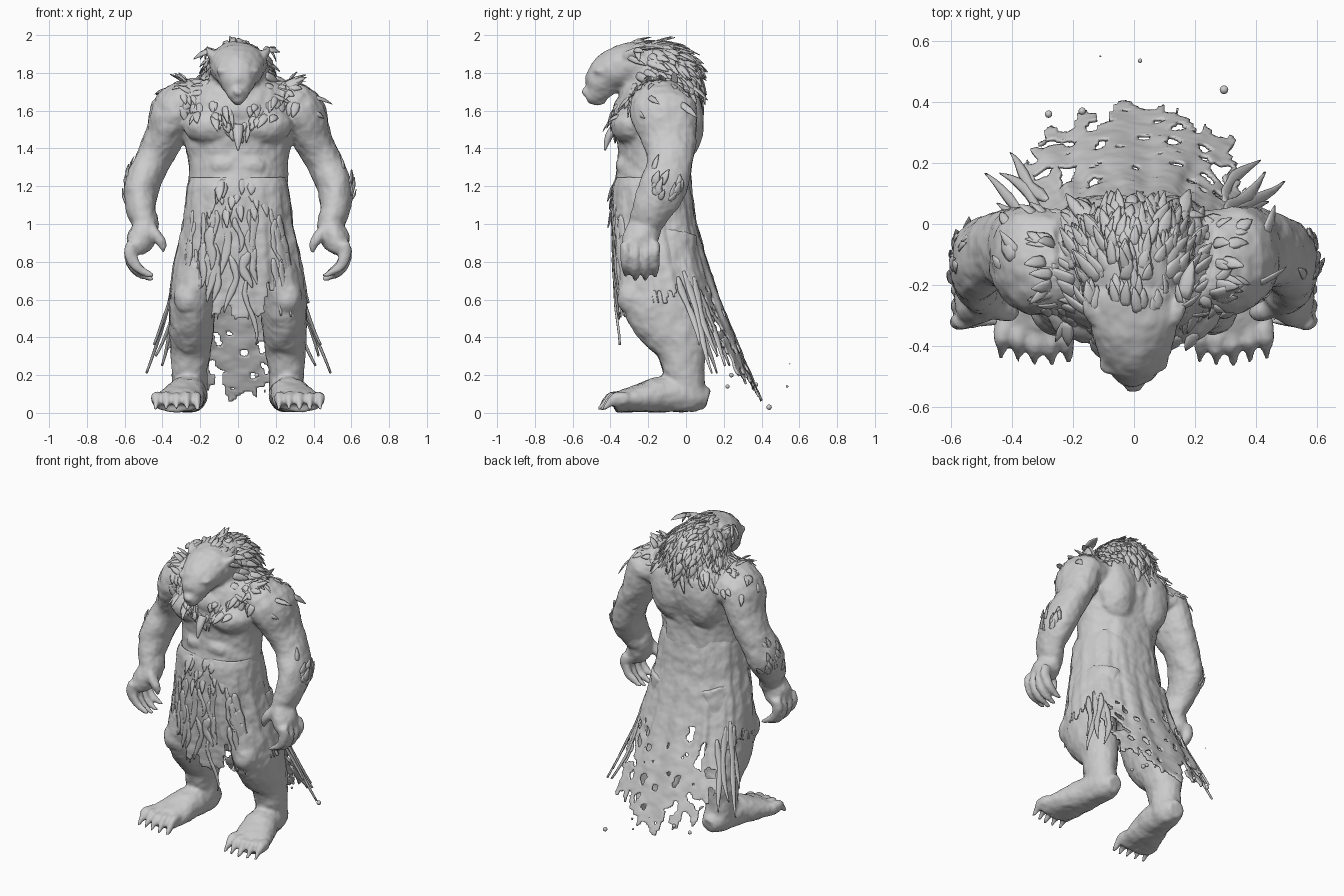
import bpy, bmesh, math, random
from mathutils import Vector, Matrix, noise
from mathutils.bvhtree import BVHTree

if "Cube" in bpy.data.objects:
    bpy.data.objects.remove(bpy.data.objects["Cube"])

random.seed(4)
X = Vector((1, 0, 0))
uni = random.uniform


def smooth(pts, k):
    """Catmull-Rom interpolation of (x, y, z, ra, rb) rows."""
    out = []
    for i in range(len(pts) - 1):
        a, b, c, d = pts[max(i - 1, 0)], pts[i], pts[i + 1], pts[min(i + 2, len(pts) - 1)]
        for j in range(k):
            t = j / k
            out.append([0.5 * (2*q + (r - p)*t + (2*p - 5*q + 4*r - s)*t*t + (3*q - p - 3*r + s)*t**3)
                        for p, q, r, s in zip(a, b, c, d)])
    return out + [list(pts[-1])]


def tube(bm, pts, side=X, n=18, k=4):
    """Closed tube with elliptical rings; ra lies along side, rb across it."""
    pts = smooth(pts, k) if k > 1 else pts
    pos = [Vector(p[:3]) for p in pts]
    rings = []
    for i, p in enumerate(pts):
        t = (pos[min(i + 1, len(pos) - 1)] - pos[max(i - 1, 0)]).normalized()
        v = t.cross(side).normalized()
        u = v.cross(t)
        rings.append([bm.verts.new(pos[i] + u * p[3] * math.cos(a) + v * p[4] * math.sin(a))
                      for a in (2 * math.pi * j / n for j in range(n))])
    for r0, r1 in zip(rings, rings[1:]):
        for j in range(n):
            bm.faces.new((r0[j], r0[(j + 1) % n], r1[(j + 1) % n], r1[j]))
    bm.faces.new(rings[0])
    bm.faces.new(rings[-1])


def blob(bm, c, r):
    bmesh.ops.create_uvsphere(bm, u_segments=20, v_segments=12, radius=1,
                              matrix=Matrix.Translation(c) @ Matrix.Diagonal((*r, 1)))


def flip(pts, s):
    return [(s * p[0], *p[1:]) for p in pts]


def finish(bm, name):
    bmesh.ops.recalc_face_normals(bm, faces=bm.faces)
    me = bpy.data.meshes.new(name)
    bm.to_mesh(me)
    bm.free()
    me.shade_smooth()
    ob = bpy.data.objects.new(name, me)
    bpy.context.collection.objects.link(ob)
    return ob


# Body: overlapping muscles fused by a voxel remesh
bm = bmesh.new()
tube(bm, [(0, -.13, .80, .25, .19), (0, -.165, 1.0, .275, .215), (0, -.175, 1.2, .265, .205),
          (0, -.165, 1.35, .268, .195), (0, -.155, 1.5, .30, .225), (0, -.14, 1.62, .32, .225),
          (0, -.11, 1.72, .26, .19), (0, -.10, 1.8, .18, .15)], n=32)
blob(bm, (0, -.14, 1.765), (.185, .225, .20))            # neck hump
blob(bm, (0, -.29, 1.60), (.17, .10, .10))               # throat
tube(bm, [(0, -.22, 1.84, .16, .13), (0, -.34, 1.83, .146, .12), (0, -.425, 1.775, .112, .105),
          (0, -.485, 1.70, .064, .07), (0, -.53, 1.68, .036, .042)])   # head and muzzle
blob(bm, (0, -.53, 1.70), (.028, .026, .024))            # nose
blob(bm, (0, -.465, 1.65), (.028, .045, .025))           # jaw
for z in (1.13, 1.22, 1.31):                             # belly muscles
    for s in (1, -1):
        blob(bm, (s * .07, -.315, z), (.085, .06, .055))
for s in (1, -1):
    blob(bm, (s * .13, -.285, 1.52), (.16, .11, .10))    # chest
    blob(bm, (s * .12, -.02, 1.55), (.14, .115, .22))    # back
    blob(bm, (s * .07, -.02, 1.25), (.09, .045, .22))    # lower back
    blob(bm, (s * .07, -.45, 1.81), (.045, .045, .022))  # brow
    tube(bm, flip([(.12, -.30, 1.88, .04, .03), (.15, -.27, 1.91, .03, .02),
                   (.165, -.24, 1.935, .01, .01)], s), side=Vector((0, 1, 0)))   # ear
    tube(bm, flip([(.22, -.11, 1.65, .12, .16), (.33, -.12, 1.6, .13, .18), (.39, -.09, 1.46, .105, .15),
                   (.455, -.085, 1.33, .096, .12), (.51, -.12, 1.2, .094, .13), (.515, -.18, 1.08, .08, .105),
                   (.49, -.215, .99, .07, .09), (.52, -.24, .91, .075, .097),
                   (.55, -.24, .86, .045, .09)], s))     # arm and palm
    for i, y in enumerate((-.32, -.268, -.215, -.165)):  # fingers
        d = .02 * (i in (0, 3))
        tube(bm, flip([(.555, y, .90, .034, .028), (.57, y, .83 + d, .034, .028), (.545, y, .765 + d, .03, .026),
                       (.505, y, .73 + d, .024, .02), (.45, y, .705 + d, .01, .01)], s), n=10)
    tube(bm, flip([(.48, -.26, .99, .04, .04), (.43, -.285, .935, .033, .035), (.40, -.29, .89, .025, .026),
                   (.395, -.285, .85, .01, .01)], s), n=10)   # thumb
    tube(bm, flip([(.16, -.13, .95, .13, .19), (.20, -.145, .78, .13, .205), (.24, -.15, .62, .122, .205),
                   (.245, -.085, .47, .12, .18), (.25, -.03, .35, .11, .135), (.257, -.012, .22, .095, .11),
                   (.25, .005, .08, .09, .10)], s))      # leg
    blob(bm, (s * .255, -.28, .61), (.085, .085, .10))   # knee
    tube(bm, flip([(.245, .115, .07, .05, .05), (.25, .04, .09, .085, .09), (.265, -.10, .10, .10, .10),
                   (.295, -.23, .08, .12, .08), (.32, -.33, .06, .128, .06), (.325, -.38, .05, .12, .045)], s))
    for i in range(5):                                   # toes with claws
        x, y = .325 + (i - 2) * .05, -.012 * abs(i - 1.5)
        tube(bm, flip([(x, -.34 - y, .07, .03, .04), (x + (i - 2) * .003, -.395 - y, .075, .028, .038),
                       (x + (i - 2) * .004, -.435 - y, .05, .018, .022),
                       (x + (i - 2) * .005, -.47 - y, .015, .008, .008)], s), n=10)
for v in bm.verts:
    v.co.z = max(v.co.z, .006)
body = finish(bm, "body")
m = body.modifiers.new("fuse", 'REMESH')
m.mode, m.voxel_size, m.use_smooth_shade = 'VOXEL', .0105, True
m = body.modifiers.new("soften", 'SMOOTH')
m.factor, m.iterations = .5, 5
tex = bpy.data.textures.new("skin_lumps", 'CLOUDS')
tex.noise_scale, tex.noise_depth = .07, 3


def lumps(ob, strength):
    m = ob.modifiers.new("lumps", 'DISPLACE')
    m.texture, m.strength, m.mid_level, m.texture_coords = tex, strength, .5, 'LOCAL'


lumps(body, .016)

# Cloth surface: height -> half width, front y, back y
ROWS = [(1.26, .25, -.365, .015), (1.2, .268, -.39, .03), (1.0, .29, -.39, .06), (.8, .335, -.385, .115),
        (.6, .37, -.37, .18), (.4, .45, -.35, .26), (.22, .53, -.33, .335), (.03, .57, -.32, .42)]


def cloth(phi, z, off=0.0):
    for a, b in zip(ROWS, ROWS[1:]):
        if z >= b[0]:
            break
    t = (z - a[0]) / (b[0] - a[0])
    w, f, k = (p + (q - p) * t for p, q in zip(a[1:], b[1:]))
    off += .018 * noise.noise((math.sin(phi) * 6, math.cos(phi) * 6, z * 1.6)) * min(1, (1.3 - z) * 2)
    s, c = math.sin(phi), math.cos(phi)
    e = .9 if c > 0 else .75
    return Vector(((w + off) * math.copysign(abs(s) ** e, s),
                   (f + k) / 2 + ((k - f) / 2 + off) * math.copysign(abs(c) ** e, c), z))


def hem(phi):
    a = abs(math.degrees(phi))
    base = (.07 + .004 * a if a < 32 else .20 + .011 * (a - 32) if a < 68 else .60 if a < 125
            else .64 if a < 164 else .50)
    return base + .12 * noise.noise((phi * 9, 3, 0)) + .10 * noise.noise((phi * 24, 7, 0))


# Ragged skirt with holes in the back
bm = bmesh.new()
N, M = 240, 110
grid = {}
for i in range(N):
    for j in range(M):
        phi, z = (i / N * 2 - 1) * math.pi, 1.25 - j * .011
        if z > hem(phi) and z > .05:
            grid[i, j] = bm.verts.new(cloth(phi, z))
for (i, j) in list(grid):
    q = [grid.get(key) for key in ((i, j), ((i + 1) % N, j), ((i + 1) % N, j + 1), (i, j + 1))]
    if None in q:
        continue
    c = q[0].co
    limit = .27 if .10 < abs(c.x) < .33 else .46
    if c.y > .08 and c.z < .72 and noise.noise((c.x * 20, c.y * 9, c.z * 15)) > limit:
        continue
    bm.faces.new(q)
bmesh.ops.delete(bm, geom=[v for v in bm.verts if not v.link_faces], context='VERTS')
skirt = finish(bm, "ragged_skirt")
m = skirt.modifiers.new("soften_edges", 'SMOOTH')
m.factor, m.iterations = .5, 4
lumps(skirt, .016)
m = skirt.modifiers.new("thickness", 'SOLIDIFY')
m.thickness, m.offset = .012, -1

# Hanging strips of cloth
bm = bmesh.new()


def strip(phi, z0, z1, w):
    wob, ph = uni(.02, .05), uni(0, 6)
    pts = [(*cloth(phi + wob * math.sin(t * 5 + ph), z0 + (z1 - z0) * t, .0), w * f, .007)
           for t, f in ((0, .4), (.2, 1), (.4, .7), (.6, .9), (.85, .5), (1, .15))]
    tube(bm, pts, side=Vector((math.cos(phi), -math.sin(phi), 0)), n=6, k=2)


for i in range(30):
    z0 = uni(.80, 1.08)
    strip(math.pi + uni(-.95, .95), z0, z0 - uni(.18, .34), uni(.012, .036))
strip(3.05, .7, .36, .016)
for s in (1, -1):
    for deg, z0, z1 in ((58, .72, .30), (66, .75, .21), (72, .72, .36), (50, .65, .25)):
        strip(s * math.radians(deg), z0, z1, .022)
finish(bm, "cloth_strips")

# Fur tufts scattered on the body by ray casting
tree = BVHTree.FromObject(body, bpy.context.evaluated_depsgraph_get())
bm = bmesh.new()


def tuft(origin, ray, flow, length, w, lift=.08):
    p, n, _, _ = tree.ray_cast(Vector(origin), Vector(ray).normalized())
    if p is None:
        return
    flow = Vector(flow) + Vector((uni(-.2, .2), uni(-.2, .2), uni(-.2, .2)))
    flow = (flow - n * flow.dot(n)).normalized()
    q = p - n * .006
    mid, tip = q + flow * length * .5 + n * (.006 + length * lift * .5), q + flow * length + n * length * lift
    tube(bm, [(*q, w * .9, w * .25), (*mid, w, w * .3), (*tip, w * .12, w * .1)],
         side=n.cross(flow), n=6, k=2)


c = Vector((0, -.12, 1.74))
for i in range(280):                                     # mane
    d = Vector((uni(-1, 1), uni(-.75, 1), uni(-.15, 1))).normalized()
    if d.y < -.3 and abs(d.x) < .5:
        continue
    tuft(c + d, -d, (d.x * .5, .7, -.5), uni(.06, .13), uni(.012, .026), uni(.03, .2))
for i in range(60):                                      # crest on top of the head
    tuft((uni(-.15, .15), uni(-.30, .02), 2.5), (0, 0, -1), (0, 1, 0), uni(.06, .11), uni(.012, .022), .04)
for s in (1, -1):
    for i in range(26):                                  # shoulders
        x = uni(.14, .34)
        tuft((s * x, uni(-.27, .04), 2.3), (0, 0, -1), (s * .6, uni(-.4, .2), -.5), uni(.05, .09), uni(.012, .022))
    for x, y in ((.27, -.2), (.29, -.12), (.26, -.06)):  # shoulder spikes
        tuft((s * x, y, 2.3), (0, 0, -1), (s, -.2, .3), .07, .02, .6)
    for i in range(30):                                  # chest collar
        x = uni(0, .32)
        tuft((s * x, -1, 1.49 + .4 * x + uni(0, .12)), (0, 1, 0), (-s * .3, 0, -1), uni(.05, .11), uni(.012, .024), .04)
    for i in range(14):                                  # forearms
        tuft((s, uni(-.19, -.03), uni(1.1, 1.3)), (-s, 0, 0), (0, .3, .9), uni(.06, .10), uni(.012, .024), .06)
    for i in range(22):                                  # waist
        tuft((s * uni(0, .24), -1, uni(1.1, 1.25)), (0, 1, 0), (0, 0, -1), uni(.07, .13), uni(.015, .03), .2)
tube(bm, [(0, -.375, 1.52, .03, .02), (0, -.41, 1.46, .024, .02), (0, -.43, 1.39, .005, .005)], n=8)
finish(bm, "fur_tufts")

# Loose scraps behind the cloth
bm = bmesh.new()
for p, r in (((.295, .44, .03), .014), ((.02, .535, .14), .007), ((-.11, .55, .26), .003),
             ((-.28, .36, .13), .012), ((.1, .24, .2), .012), ((-.17, .37, .15), .012), ((.2, .22, .14), .011)):
    blob(bm, p, (r, r, r))
finish(bm, "loose_scraps")
